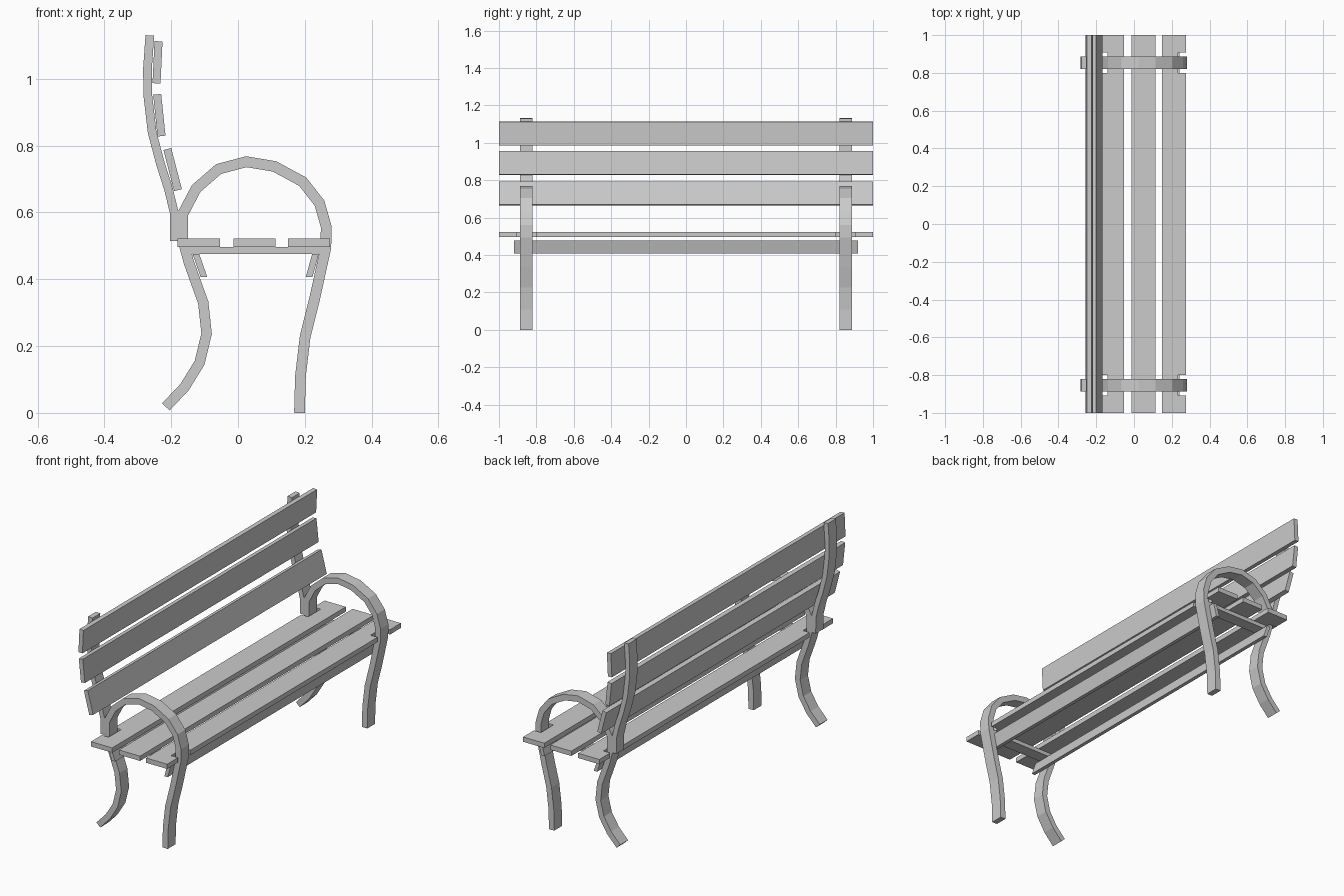
import bpy, bmesh
from mathutils import Vector

if "Cube" in bpy.data.objects:
    bpy.data.objects.remove(bpy.data.objects["Cube"])


def finish(name, bm, mirror=False):
    bmesh.ops.recalc_face_normals(bm, faces=bm.faces[:])
    me = bpy.data.meshes.new(name)
    bm.to_mesh(me)
    bm.free()
    ob = bpy.data.objects.new(name, me)
    bpy.context.collection.objects.link(ob)
    if mirror:
        m = ob.modifiers.new("mirror", 'MIRROR')
        m.use_axis = (False, True, False)
    return ob


def prism(name, pts, offset, mirror=False):
    """Extrude a closed 3D polygon along an offset vector."""
    bm = bmesh.new()
    face = bm.faces.new([bm.verts.new(p) for p in pts])
    ext = bmesh.ops.extrude_face_region(bm, geom=[face], use_keep_orig=True)
    vs = [g for g in ext['geom'] if isinstance(g, bmesh.types.BMVert)]
    bmesh.ops.translate(bm, verts=vs, vec=offset)
    return finish(name, bm, mirror)


def bent_bar(name, path, thick, y0=0.82, y1=0.887):
    """Flat bar of constant thickness following an x-z path, mitred at bends."""
    pts = [Vector(p) for p in path]
    bm = bmesh.new()
    rings = []
    for i, p in enumerate(pts):
        a = (p - pts[i - 1]).normalized() if i else (pts[1] - p).normalized()
        b = (pts[i + 1] - p).normalized() if i < len(pts) - 1 else a
        t = (a + b).normalized()
        n = Vector((-t.y, t.x)) * (thick / 2 / max(t.dot(a), 0.5))
        l, r = p + n, p - n
        rings.append([bm.verts.new(c) for c in (
            (l.x, y0, l.y), (r.x, y0, r.y), (r.x, y1, r.y), (l.x, y1, l.y))])
    for q, s in zip(rings, rings[1:]):
        for k in range(4):
            j = (k + 1) % 4
            bm.faces.new((q[k], q[j], s[j], s[k]))
    bm.faces.new(rings[0])
    bm.faces.new(rings[-1])
    return finish(name, bm, True)


# Front legs that sweep over into the armrests
bent_bar("front_leg_and_armrest", [
    (0.184, 0), (0.187, 0.11), (0.201, 0.228), (0.229, 0.34), (0.263, 0.495),
    (0.264, 0.558), (0.244, 0.628), (0.194, 0.692), (0.109, 0.738),
    (0.025, 0.752), (-0.058, 0.73), (-0.125, 0.672), (-0.165, 0.596),
    (-0.165, 0.515)], 0.032)

# Curved rear legs
bent_bar("back_leg", [
    (-0.166, 0.52), (-0.147, 0.45), (-0.104, 0.33), (-0.094, 0.237),
    (-0.115, 0.15), (-0.16, 0.077), (-0.216, 0.018)], 0.031)

# Curved backrest posts
bent_bar("back_post", [
    (-0.19, 0.515), (-0.191, 0.6), (-0.208, 0.67), (-0.232, 0.745),
    (-0.257, 0.84), (-0.27, 0.95), (-0.271, 1.03), (-0.264, 1.13)], 0.026)

# Rails across the frame below the seat
prism("seat_rail", [(-0.15, 0.82, 0.475), (0.262, 0.82, 0.475),
                    (0.262, 0.82, 0.496), (-0.15, 0.82, 0.496)],
      (0, 0.067, 0), True)

# Seat slats, the outer two notched around the frames
UP = (0, 0, 0.026)
Z = 0.496


def notched_slat(name, inner, outer, notch):
    outline = [(inner, -1), (outer, -1), (outer, -0.907), (notch, -0.907),
               (notch, -0.8), (outer, -0.8), (outer, 0.8), (notch, 0.8),
               (notch, 0.907), (outer, 0.907), (outer, 1), (inner, 1)]
    prism(name, [(x, y, Z) for x, y in outline], UP)


notched_slat("front_seat_slat", 0.149, 0.276, 0.234)
notched_slat("back_seat_slat", -0.054, -0.181, -0.14)
prism("middle_seat_slat", [(-0.013, -1, Z), (0.113, -1, Z),
                           (0.113, 1, Z), (-0.013, 1, Z)], UP)

# Slanted long beams under the seat
for name, top, bottom in (("back_beam", -0.136, -0.112),
                          ("front_beam", 0.222, 0.203)):
    prism(name, [(top, -0.92, 0.476), (top + 0.02, -0.92, 0.476),
                 (bottom + 0.02, -0.92, 0.407), (bottom, -0.92, 0.407)],
          (0, 1.84, 0))

# Backrest slats, each given by front bottom and front top edge
for name, lo, hi in (("lower_back_slat", (-0.168, 0.67), (-0.2, 0.793)),
                     ("middle_back_slat", (-0.217, 0.83), (-0.23, 0.955)),
                     ("upper_back_slat", (-0.232, 0.986), (-0.226, 1.112))):
    lo, hi = Vector(lo), Vector(hi)
    d = (hi - lo).normalized()
    n = Vector((-d.y, d.x)) * 0.024
    prism(name, [(p.x, -1, p.y) for p in (lo, hi, hi + n, lo + n)], (0, 2, 0))
